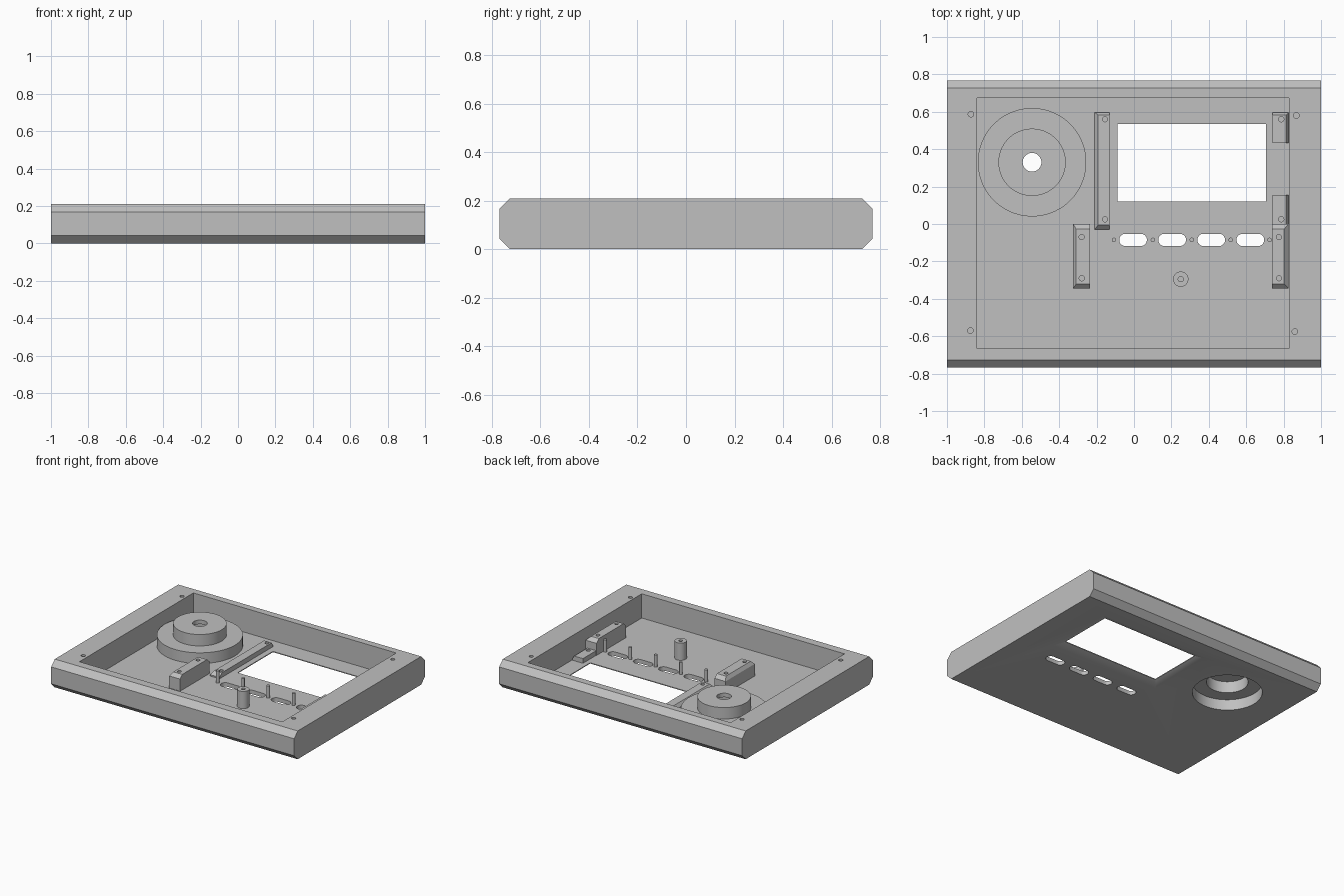
import bpy, bmesh, math

FLOOR = 0.03
TOP = 0.21

if "Cube" in bpy.data.objects:
    bpy.data.objects.remove(bpy.data.objects["Cube"], do_unlink=True)

grey = bpy.data.materials.new("matte grey")
grey.use_nodes = True
colour = (0.53, 0.53, 0.53, 1)
grey.diffuse_color = colour
grey.node_tree.nodes["Principled BSDF"].inputs["Base Color"].default_value = colour


def loft(name, rings, closed=False):
    """Skin a list of point rings; cap the ends unless the rings form a loop."""
    bm = bmesh.new()
    rows = [[bm.verts.new(p) for p in ring] for ring in rings]
    pairs = list(zip(rows, rows[1:]))
    if closed:
        pairs.append((rows[-1], rows[0]))
    else:
        bm.faces.new(rows[0])
        bm.faces.new(rows[-1])
    n = len(rows[0])
    for a, b in pairs:
        for i in range(n):
            j = (i + 1) % n
            bm.faces.new((a[i], a[j], b[j], b[i]))
    bmesh.ops.recalc_face_normals(bm, faces=bm.faces)
    mesh = bpy.data.meshes.new(name)
    bm.to_mesh(mesh)
    bm.free()
    mesh.materials.append(grey)
    obj = bpy.data.objects.new(name, mesh)
    bpy.context.collection.objects.link(obj)
    return obj


def rect(x0, x1, y0, y1, z):
    return [(x0, y0, z), (x1, y0, z), (x1, y1, z), (x0, y1, z)]


def circle(x, y, r, z, n=32, stretch=0):
    """Circle, or a slot outline when stretched along x."""
    ring = []
    for i in range(n):
        c = math.cos(math.tau * (i + 0.5) / n)
        s = math.sin(math.tau * (i + 0.5) / n)
        ring.append((x + r * c + math.copysign(stretch, c), y + r * s, z))
    return ring


def cylinder(name, x, y, r, z0, z1, n=32, stretch=0):
    return loft(name, [circle(x, y, r, z, n, stretch) for z in (z0, z1)])


def cut(obj, cutter):
    cutter.hide_render = True
    mod = obj.modifiers.new("cut", "BOOLEAN")
    mod.operation = "DIFFERENCE"
    mod.solver = "EXACT"
    mod.object = cutter
    bpy.context.view_layer.objects.active = obj
    bpy.ops.object.modifier_apply(modifier=mod.name)
    bpy.data.objects.remove(cutter, do_unlink=True)


def smooth(obj):
    bpy.ops.object.select_all(action="DESELECT")
    obj.select_set(True)
    bpy.context.view_layer.objects.active = obj
    bpy.ops.object.shade_smooth_by_angle(angle=math.radians(30))


def block(name, x0, x1, y0, y1, z, left=0, right=0, front=0, back=0, holes=()):
    """Mounting block with chosen top edges chamfered and blind screw holes."""
    rings = [rect(x0, x1, y0, y1, FLOOR - 0.004),
             rect(x0, x1, y0, y1, z - 0.025),
             rect(x0 + left, x1 - right, y0 + front, y1 - back, z)]
    obj = loft(name, rings)
    for x, y in holes:
        cut(obj, cylinder("hole_cutter", x, y, 0.014, z - 0.03, z + 0.05, 16))
    smooth(obj)


# Shell with chamfered front and back edges
w, h, c = 0.768, TOP, 0.042
profile = [(-w + c, 0), (w - c, 0), (w, c), (w, h - c),
           (w - c, h), (-w + c, h), (-w, h - c), (-w, c)]
shell = loft("case_shell", [[(x, y, z) for y, z in profile] for x in (-1, 1)])

# Interior cavity
cut(shell, loft("cavity_cutter", [rect(-0.84, 0.83, -0.665, 0.675, z) for z in (FLOOR, 0.4)]))

# Display window, flared on the underside
window = []
for grow, z in ((0.08, -0.01), (0, 0.024), (0, 0.1)):
    window.append(rect(-0.087 - grow, 0.705 + grow, 0.12 - grow, 0.535 + grow, z))
cut(shell, loft("window_cutter", window))

# Button slots
for i in range(4):
    cut(shell, cylinder("slot_cutter", -0.005 + 0.209 * i, -0.085, 0.033, -0.1, 0.1, 32, 0.041))

# Screw holes in the rim
for x, y in ((-0.872, 0.587), (0.868, 0.58), (-0.875, -0.57), (0.86, -0.575)):
    cut(shell, cylinder("screw_cutter", x, y, 0.015, 0.08, 0.3, 16))

# Round opening under the stepped housing
KX, KY = -0.545, 0.33
cut(shell, cylinder("bore_cutter", KX, KY, 0.236, -0.1, 0.1, 64))
smooth(shell)

# Hollow stepped housing
steps = [(0.236, 0.001), (0.236, 0.08), (0.14, 0.08), (0.14, 0.165), (0.05, 0.165),
         (0.05, 0.195), (0.18, 0.195), (0.18, 0.11), (0.29, 0.11), (0.29, FLOOR - 0.004),
         (0.24, 0.001)]
smooth(loft("stepped_housing", [circle(KX, KY, r, z, 64) for r, z in steps], closed=True))

# Low rails beside the window
block("left_window_rail", -0.21, -0.13, -0.03, 0.597, 0.065, left=0.018, front=0.025,
      back=0.015, holes=[(-0.155, 0.56), (-0.155, 0.025)])
block("right_window_rail_front", 0.74, 0.827, -0.01, 0.155, 0.065, right=0.015,
      holes=[(0.787, 0.025)])
block("right_window_rail_back", 0.74, 0.827, 0.433, 0.597, 0.065, right=0.015,
      back=0.015, holes=[(0.787, 0.56)])

# Tall blocks beside the buttons
block("left_button_block", -0.325, -0.235, -0.345, 0, 0.145, left=0.016, front=0.025,
      back=0.028, holes=[(-0.28, -0.07), (-0.28, -0.29)])
block("right_button_block", 0.737, 0.826, -0.345, 0, 0.145, right=0.024, front=0.025,
      back=0.028, holes=[(0.775, -0.07), (0.775, -0.29)])

# Locating pegs between the button slots
for i in range(5):
    smooth(cylinder("button_peg", -0.107 + 0.208 * i, -0.085, 0.012, FLOOR - 0.004, 0.12, 16))

# Hollow support post
post = cylinder("support_post", 0.25, -0.295, 0.041, FLOOR - 0.004, 0.158)
cut(post, cylinder("post_cutter", 0.25, -0.295, 0.014, 0.09, 0.3, 16))
smooth(post)
